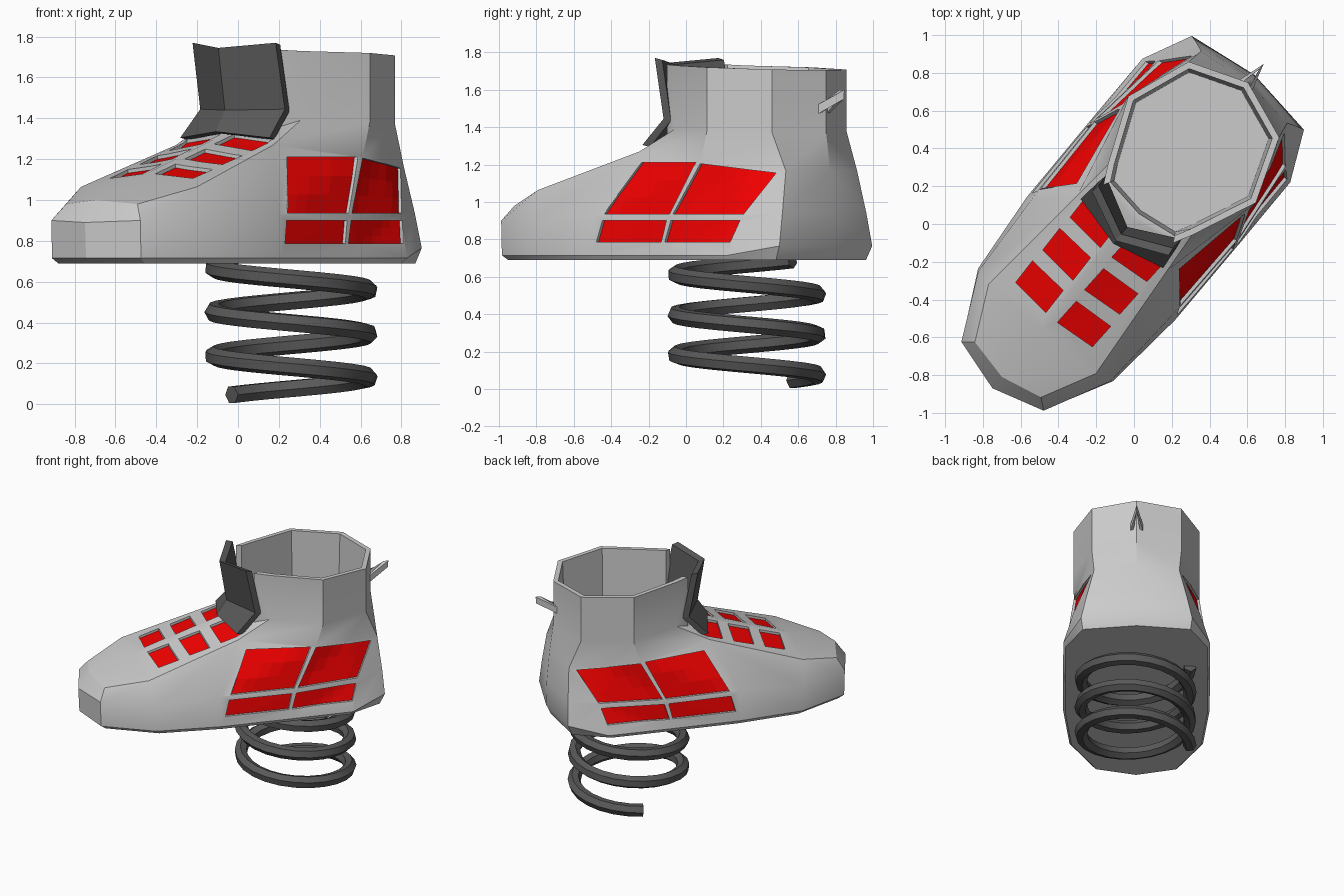
import bpy, bmesh, math
from mathutils import Vector
from mathutils.bvhtree import BVHTree

if "Cube" in bpy.data.objects:
    bpy.data.objects.remove(bpy.data.objects["Cube"])

# The shoe is modelled along y (toe at -y), then turned to its diagonal pose
TURN, SHIFT = math.radians(-39.9), (-0.013, 0.011, 0)


def material(name, rgb):
    m = bpy.data.materials.new(name)
    m.diffuse_color = (*rgb, 1)
    m.use_nodes = True
    m.node_tree.nodes["Principled BSDF"].inputs["Base Color"].default_value = m.diffuse_color
    return m


RED = material("red", (0.9, 0.0, 0.0))
DARK = material("dark_grey", (0.1, 0.1, 0.1))


def smooth(ob, angle):
    bpy.ops.object.select_all(action='DESELECT')
    ob.select_set(True)
    bpy.context.view_layer.objects.active = ob
    bpy.ops.object.shade_smooth_by_angle(angle=math.radians(angle))


def make(name, bm, mat=None):
    bmesh.ops.recalc_face_normals(bm, faces=bm.faces)
    me = bpy.data.meshes.new(name)
    bm.to_mesh(me)
    ob = bpy.data.objects.new(name, me)
    bpy.context.collection.objects.link(ob)
    ob.rotation_euler.z, ob.location = TURN, SHIFT
    if mat:
        me.materials.append(mat)
    return ob


def add_slab(bm, front, back):
    """Closed solid between two equal grids of points."""
    r, c = len(front), len(front[0])
    f, b = [[[bm.verts.new(p) for p in row] for row in g] for g in (front, back)]
    for g in (f, b):
        for i in range(r - 1):
            for j in range(c - 1):
                bm.faces.new((g[i][j], g[i][j+1], g[i+1][j+1], g[i+1][j]))
    rim = ([(0, j) for j in range(c)] + [(i, c-1) for i in range(1, r)]
           + [(r-1, j) for j in range(c-2, -1, -1)] + [(i, 0) for i in range(r-2, 0, -1)])
    for (i, j), (k, l) in zip(rim, rim[1:] + rim[:1]):
        bm.faces.new((f[i][j], f[k][l], b[k][l], b[i][j]))


# Shoe body: right half as named points, columns A (toe) to H (heel)
P = {}


def level(n, pts):
    for col, p in zip("ABCDEFGH", pts):
        P[col + str(n)] = Vector(p)


level(1, [(0, -1.14, .715), (.284, -1.06, .715), (.465, -.71, .715), (.51, -.25, .715),
          (.512, .3, .715), (.51, .70, .715), (.387, .96, .765), (0, 1.015, .765)])
level(2, [(0, -1.148, .89), (.284, -1.065, .90), (.455, -.72, .90), (.482, -.25, .93),
          (.492, .3, .93), (.44, .74, .93), (.35, .95, .94), (0, 1.01, .94)])
level(3, [(0, -1.07, 1.0), (.228, -1.02, .98), (.37, -.737, 1.064), (.31, -.08, 1.27),
          (.437, .45, 1.21), (.377, .69, 1.19), (.297, .93, 1.166), (0, .99, 1.17)])
level(0, [(p.x * .97, p.y * .965, .69) for p in [P[c + "1"] for c in "ABCDEFGH"]])
for name, x, y, z in [
        ("T2", 0, -.737, 1.11), ("T3", 0, -.06, 1.33), ("N4", 0, .02, 1.36),
        ("M4", .24, .055, 1.36), ("K4", .29, .15, 1.39), ("E4", .44, .50, 1.38),
        ("G4", .312, .845, 1.374), ("H4", 0, .962, 1.374), ("M5", .24, .055, 1.735),
        ("K5", .29, .15, 1.73), ("E5", .44, .50, 1.72), ("G5", .312, .845, 1.708),
        ("H5", 0, .962, 1.705)]:
    P[name] = Vector((x, y, z))
rim = ["N4", "M4", "M5", "K5", "E5", "G5", "H5"]
for n in rim:
    p = P[n]
    P[n + "i"] = Vector((p.x * .92, .5 + (p.y - .5) * .92, p.z))
    P[n[0] + "f"] = Vector((p.x * .88, .5 + (p.y - .5) * .88, 1.22))

faces = [[c + "0" for c in "ABCDEFGH"]]
for k in range(3):
    for a, b in zip("ABCDEFG", "BCDEFGH"):
        faces.append([a + str(k), b + str(k), b + str(k+1), a + str(k+1)])
faces += [s.split() for s in (
    "A3 B3 C3 T2", "T2 C3 D3 T3", "T3 D3 M4 N4", "D3 K4 M4", "D3 E3 E4 K4",
    "K4 K5 M5 M4", "K4 E4 E5 K5", "E3 F3 G3 G4 E4", "E4 G4 G5 E5", "G3 H3 H4 G4",
    "G4 H4 H5 G5", "N4i M4i Mf Nf", "M4i M5i K5i Kf Mf", "K5i E5i Ef Kf",
    "E5i G5i Gf Ef", "G5i H5i Hf Gf", "Nf Mf Kf Ef Gf Hf")]
faces += [[a, b, b + "i", a + "i"] for a, b in zip(rim, rim[1:])]

bm = bmesh.new()
for s in (1, -1):
    v = {n: bm.verts.new((p.x * s, p.y, p.z)) for n, p in P.items()}
    for f in faces:
        bm.faces.new([v[n] for n in f])
bmesh.ops.remove_doubles(bm, verts=bm.verts, dist=1e-4)
body = make("shoe_body", bm)
tree = BVHTree.FromBMesh(bm)


# Red inlays: four on each side, six under the laces, sunk into the body
def project(corners, to_point, away):
    """Grid of surface points inside a four-cornered outline."""
    a, b, c, d = [Vector(q) for q in corners]
    grid = []
    for i in range(4):
        row = []
        for j in range(7):
            q = a.lerp(b, j / 6).lerp(d.lerp(c, j / 6), i / 3)
            hit = tree.ray_cast(to_point(q) + away * 3, -away)[0]
            row.append(hit)
        grid.append(row)
    return grid


side_panels = [
    [(-.03, 1.21), (.415, 1.21), (.28, .936), (-.18, .936)],
    [(.45, 1.205), (.88, 1.155), (.75, .936), (.305, .936)],
    [(-.19, .90), (.262, .90), (.235, .786), (-.22, .786)],
    [(.293, .90), (.737, .90), (.70, .786), (.26, .786)]]
lace_panels = [
    [(.04, y), (.265, y + .02), (.27, y + .165), (.045, y + .15)] for y in (-.66, -.435, -.21)]
X, Z = Vector((1, 0, 0)), Vector((0, 0, 1))
grids = [(project(c, lambda q: Vector((0, q.x, q.y)), X), X) for c in side_panels]
grids += [(project(c, lambda q: Vector((q.x, q.y, 0)), Z), Z) for c in lace_panels]


def inlay_mesh(outer, inner):
    m = bmesh.new()
    for g, away in grids:
        for s in (1, -1):
            layers = []
            for off in (outer, inner):
                moved = [[p + away * off for p in row] for row in g]
                layers.append([[(p.x * s, p.y, p.z) for p in row] for row in moved])
            add_slab(m, *layers)
    return m


cutter = make("inlay_cutter", inlay_mesh(.04, -.025))
cutter.hide_render = True
mod = body.modifiers.new("inlay_pockets", 'BOOLEAN')
mod.operation, mod.solver, mod.object = 'DIFFERENCE', 'EXACT', cutter
bpy.context.view_layer.objects.active = body
bpy.ops.object.modifier_apply(modifier=mod.name)
bpy.data.objects.remove(cutter)
smooth(body, 30)
make("red_inlays", inlay_mesh(-.018, -.032), RED)

# Tongue: folded plate in front of the collar opening
rows = [[(-.265, -.01, 1.77), (0, -.13, 1.745), (.265, -.01, 1.77)],
        [(-.27, .055, 1.445), (0, -.08, 1.44), (.27, .055, 1.445)],
        [(-.285, -.08, 1.305), (0, -.15, 1.335), (.285, -.08, 1.305)]]
bm = bmesh.new()
add_slab(bm, rows, [[(x * .97, y + .045, z - .01) for x, y, z in r] for r in rows])
make("tongue", bm, DARK)

# Pull tab: two small straps meeting behind the heel
bm = bmesh.new()
for s in (1, -1):
    add_slab(bm, [[(s * .045, .94, 1.47), (0, 1.085, 1.55)], [(s * .045, .94, 1.52), (0, 1.09, 1.60)]],
             [[(s * .025, .94, 1.47), (0, 1.05, 1.55)], [(s * .025, .94, 1.52), (0, 1.055, 1.60)]])
make("pull_tab", bm)

# Coil spring under the heel
STEPS, TURNS, R = 24, 3, .38
curve = bpy.data.curves.new("coil_spring", 'CURVE')
curve.dimensions = '3D'
curve.bevel_depth, curve.bevel_resolution, curve.use_fill_caps = .046, 1, True
sp = curve.splines.new('POLY')
sp.points.add(STEPS * TURNS)
for i, pt in enumerate(sp.points):
    a = math.radians(140) - 2 * math.pi * i / STEPS
    pt.co = (.26 + R * math.cos(a), .325 + R * math.sin(a), .046 + .215 * i / STEPS, 1)
spring = bpy.data.objects.new("coil_spring", curve)
bpy.context.collection.objects.link(spring)
curve.materials.append(DARK)
bpy.ops.object.select_all(action='DESELECT')
spring.select_set(True)
bpy.context.view_layer.objects.active = spring
bpy.ops.object.convert(target='MESH')
smooth(bpy.context.view_layer.objects.active, 35)
